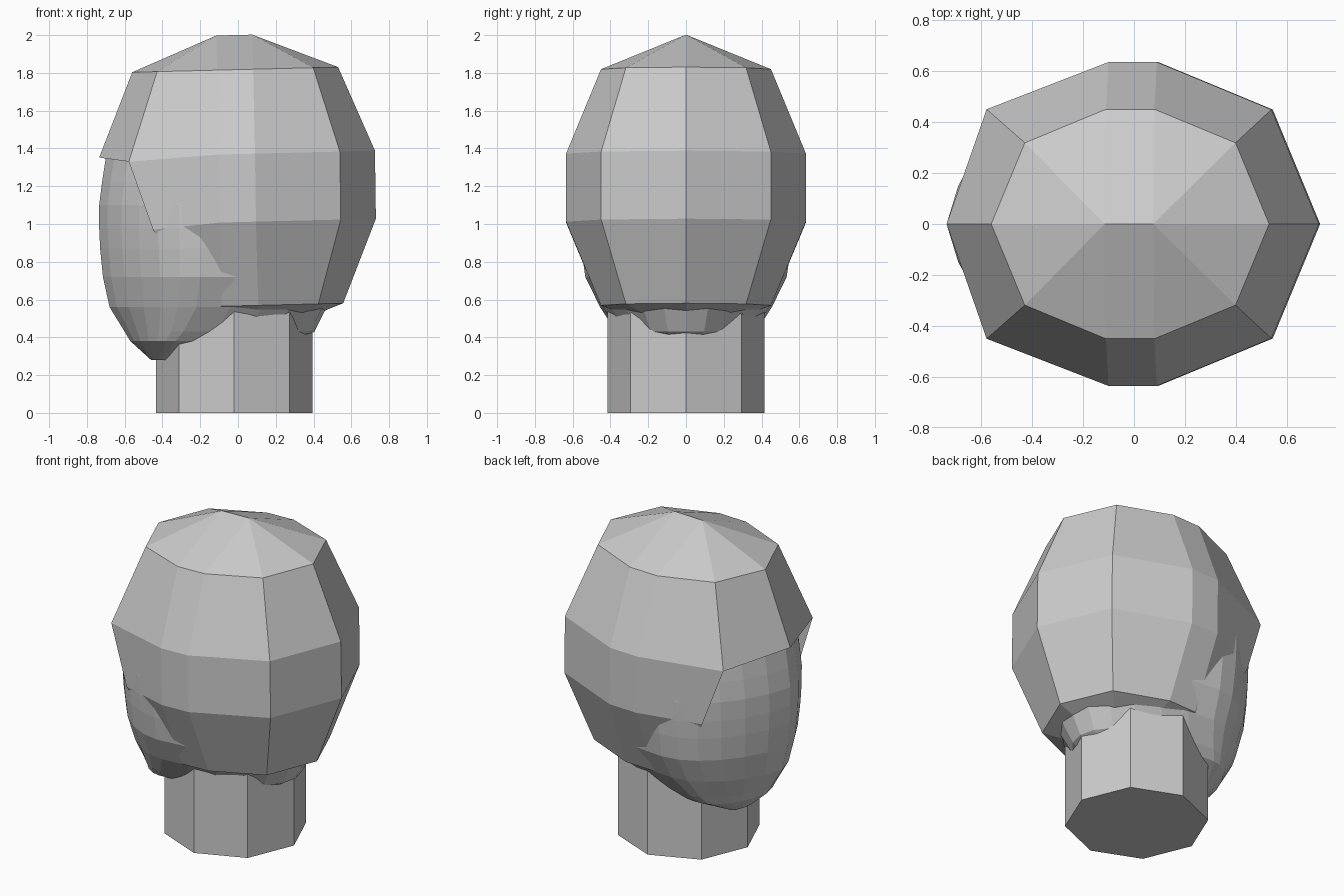
import bpy, bmesh
from math import sin, cos, pi

if "Cube" in bpy.data.objects:
    bpy.data.objects.remove(bpy.data.objects["Cube"])


def make(name, bm, mirror=False):
    bmesh.ops.remove_doubles(bm, verts=bm.verts, dist=0.0005)
    bmesh.ops.recalc_face_normals(bm, faces=bm.faces)
    me = bpy.data.meshes.new(name)
    bm.to_mesh(me)
    bm.free()
    ob = bpy.data.objects.new(name, me)
    bpy.context.collection.objects.link(ob)
    if mirror:
        m = ob.modifiers.new("mirror", 'MIRROR')
        m.use_axis = (False, True, False)
    return ob


def loft(name, rings):
    bm = bmesh.new()
    loops = [[bm.verts.new(p) for p in r] for r in rings]
    n = len(loops[0])
    for a, b in zip(loops, loops[1:]):
        for i in range(n):
            j = (i + 1) % n
            bm.faces.new((a[i], a[j], b[j], b[i]))
    bm.faces.new(loops[0])
    bm.faces.new(loops[-1])
    return make(name, bm)


# neck: octagonal prism
loft("neck", [[(-0.02 + 0.415 * cos(i * pi / 4), 0.415 * sin(i * pi / 4), z)
               for i in range(8)] for z in (0, 0.6)])


# head: stacked egg-shaped sections (z, face x, widest x, back x, half width)
def section(z, xf, cx, xb, w, n=24):
    pts = []
    for i in range(n):
        a = 2 * pi * i / n
        c = cos(a)
        if c > 0:
            x = cx + c * (xb - cx)
        else:  # face side is slightly pointed
            x = cx + (c + 0.1 * abs(sin(2 * a))) * (cx - xf)
        pts.append((x, w * sin(a), z))
    return pts


sections = [
    (0.28, -0.46, -0.41, -0.34, 0.13),
    (0.38, -0.57, -0.33, 0.32, 0.33),
    (0.43, -0.60, -0.29, 0.405, 0.37),
    (0.56, -0.68, -0.22, 0.47, 0.455),
    (0.72, -0.715, -0.20, 0.52, 0.533),
    (0.87, -0.73, -0.20, 0.55, 0.555),
    (0.98, -0.735, -0.20, 0.56, 0.565),
    (1.10, -0.735, -0.20, 0.55, 0.57),
    (1.22, -0.72, -0.19, 0.54, 0.565),
    (1.35, -0.70, -0.17, 0.50, 0.555),
    (1.60, -0.50, -0.10, 0.40, 0.42),
]
loft("head", [section(*s) for s in sections])


# hair: low-poly shell, half built then mirrored, open over the face
def hair_ring(r, z, dx):
    k = r * 0.7071
    xy = [(-0.095 - r, 0), (-0.095 - k, -k), (-0.095, -r),
          (0.095, -r), (0.095 + k, -k), (0.095 + r, 0)]
    return [(x + dx, y, z + 0.025 * x) for x, y in xy]


rings = [hair_ring(0.0, 2.0, -0.02),
         hair_ring(0.45, 1.817, -0.015),
         hair_ring(0.635, 1.37, -0.005),
         hair_ring(0.635, 1.01, 0.0),
         hair_ring(0.45, 0.567, 0.012),
         hair_ring(0.0, 0.40, 0.02)]
# fringe corner and the sides swept back beside the face
rings[2][1] = (-0.578, -0.45, 1.33)
rings[3][1] = (-0.45, -0.48, 0.97)
rings[4][1] = (-0.25, -0.36, 0.57)

bm = bmesh.new()
grid = [[bm.verts.new(p) for p in r] for r in rings]
for k, (a, b) in enumerate(zip(grid, grid[1:])):
    for i in range(5):
        if i == 0 and k >= 2:
            continue
        bm.faces.new((a[i], a[i + 1], b[i + 1], b[i]))
# underside of the fringe
inner = [bm.verts.new(p) for p in ((-0.45, -0.38, 1.34), (-0.6, 0, 1.355))]
bm.faces.new((grid[2][0], grid[2][1], inner[0], inner[1]))
make("hair", bm, mirror=True)
